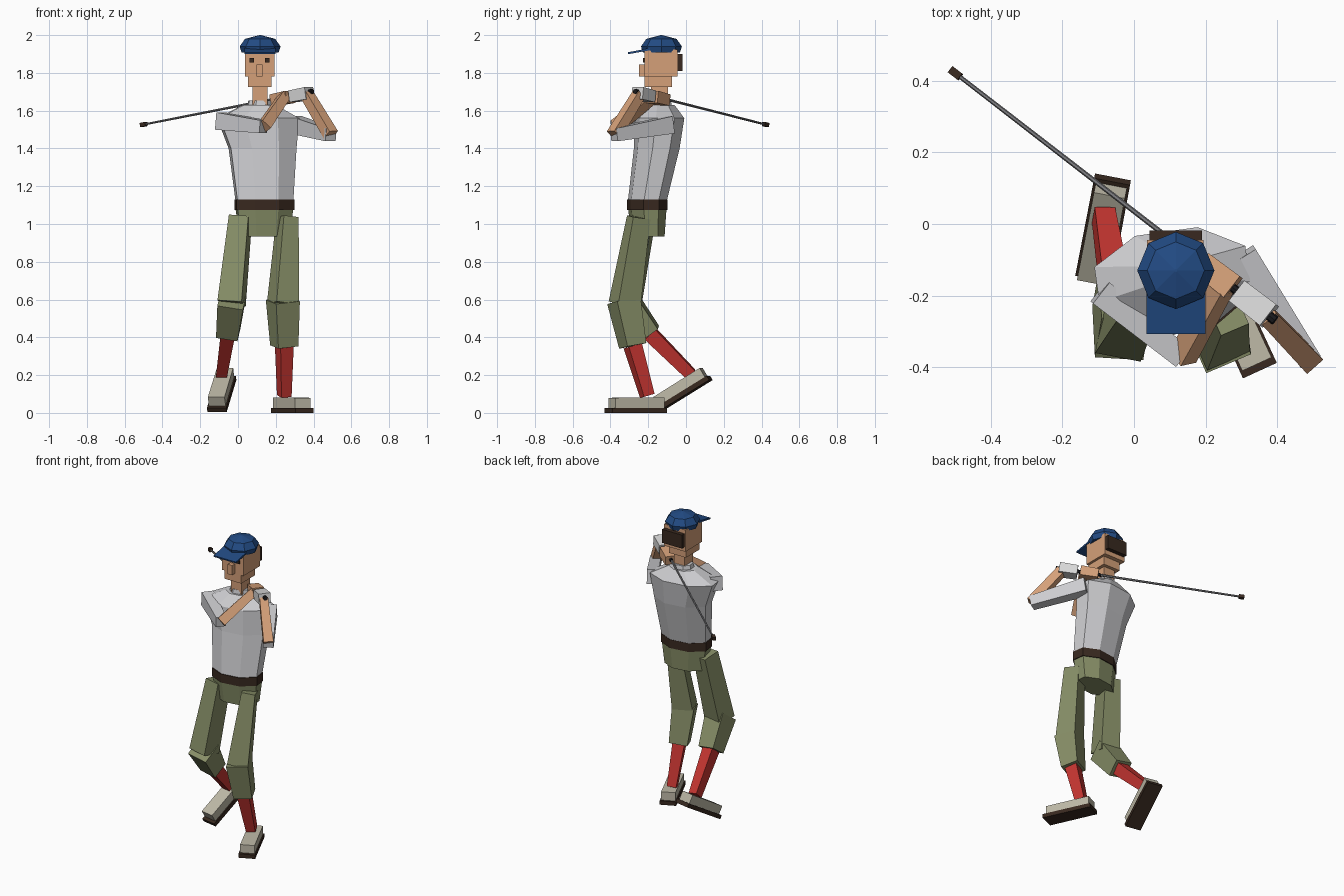
import bpy, bmesh
from math import sin, cos, pi, radians
from mathutils import Vector as V

if "Cube" in bpy.data.objects:
    bpy.data.objects.remove(bpy.data.objects["Cube"])


def material(name, *rgb):
    m = bpy.data.materials.new(name)
    m.use_nodes = True
    m.diffuse_color = (*rgb, 1)
    bsdf = next(n for n in m.node_tree.nodes if n.type == 'BSDF_PRINCIPLED')
    bsdf.inputs["Base Color"].default_value = (*rgb, 1)
    return m


SHIRT = material("shirt_grey", .62, .62, .64)
GLOVE = material("glove_white", .70, .70, .70)
SKIN = material("skin", .66, .35, .19)
OLIVE = material("olive", .24, .27, .135)
RED = material("sock_red", .55, .035, .03)
NAVY = material("cap_navy", .016, .07, .23)
BROWN = material("dark_brown", .04, .022, .014)
SHOE = material("shoe_beige", .52, .49, .39)
STEEL = material("shaft_grey", .2, .2, .21)
BLACK = material("grip_black", .01, .01, .012)


def loft(name, rings, mat):
    """Skin a stack of equal-length point rings and cap both ends."""
    bm = bmesh.new()
    loops = [[bm.verts.new(p) for p in r] for r in rings]
    n = len(loops[0])
    for a, b in zip(loops, loops[1:]):
        for i in range(n):
            j = (i + 1) % n
            bm.faces.new((a[i], a[j], b[j], b[i]))
    bm.faces.new(loops[0])
    bm.faces.new(loops[-1])
    bmesh.ops.recalc_face_normals(bm, faces=bm.faces)
    me = bpy.data.meshes.new(name)
    bm.to_mesh(me)
    bm.free()
    me.materials.append(mat)
    ob = bpy.data.objects.new(name, me)
    bpy.context.collection.objects.link(ob)
    return ob


def bar(name, a, b, size_a, size_b, mat, yaw=0, sides=4):
    """Tapered prism from a to b; size is (width, depth)."""
    a, b = V(a), V(b)
    axis = (b - a).normalized()
    s = V((cos(radians(yaw)), sin(radians(yaw)), 0))
    s = (s - axis * s.dot(axis)).normalized()
    t = axis.cross(s)
    if sides == 4:
        pts = [(-.5, -.5), (.5, -.5), (.5, .5), (-.5, .5)]
    else:
        pts = [(cos(2 * pi * i / sides) / 2, sin(2 * pi * i / sides) / 2) for i in range(sides)]
    rings = [[p + s * u * w + t * v * d for u, v in pts]
             for p, (w, d) in ((a, size_a), (b, size_b))]
    return loft(name, rings, mat)


def box(name, lo, hi, mat):
    x, y = (lo[0] + hi[0]) / 2, (lo[1] + hi[1]) / 2
    size = (hi[0] - lo[0], hi[1] - lo[1])
    return bar(name, (x, y, lo[2]), (x, y, hi[2]), size, size, mat)


def octagon(x, y, z, hw, hd, yaw=8):
    """Stretched octagon ring with flat front, back and sides."""
    k, c, s = .414, cos(radians(yaw)), sin(radians(yaw))
    pts = [(k, -1), (1, -k), (1, k), (k, 1), (-k, 1), (-1, k), (-1, -k), (-k, -1)]
    return [(x + u * hw * c - v * hd * s, y + u * hw * s + v * hd * c, z) for u, v in pts]


# Torso, belt and hips
loft("shirt_body", [octagon(.14, -.205, 1.12, .149, .095),
                    octagon(.13, -.155, 1.40, .175, .112),
                    octagon(.107, -.14, 1.56, .213, .12),
                    octagon(.112, -.135, 1.63, .085, .07)], SHIRT)
loft("collar", [octagon(.112, -.135, 1.62, .064, .058),
                octagon(.114, -.135, 1.655, .056, .052)], SHIRT)
loft("belt", [octagon(.14, -.205, z, .154, .099) for z in (1.073, 1.13)], BROWN)
loft("hips", [octagon(.14, -.2, .935, .13, .08),
              octagon(.14, -.205, 1.08, .149, .094)], OLIVE)

# Head
box("neck", (.077, -.185, 1.62), (.157, -.095, 1.74), SKIN)
box("head", (.036, -.22, 1.78), (.194, -.045, 1.925), SKIN)
box("jaw", (.052, -.22, 1.725), (.178, -.073, 1.78), SKIN)
box("nose", (.098, -.25, 1.78), (.131, -.22, 1.845), SKIN)
box("hair", (.043, -.045, 1.81), (.19, -.018, 1.90), BROWN)
for side, x in (("right", .074), ("left", .156)):
    box(side + "_eye", (x - .012, -.228, 1.855), (x + .012, -.22, 1.878), BROWN)

# Cap
loft("cap_crown", [[(.117 + r * cos(i * pi / 4), -.13 + r * sin(i * pi / 4), z) for i in range(8)]
                   for r, z in ((.098, 1.907), (.108, 1.94), (.08, 1.98), (.004, 2.0))], NAVY)
bar("cap_brim", (.117, -.19, 1.926), (.117, -.307, 1.904), (.165, .012), (.165, .01), NAVY)

# Legs: hip, knee, cuff, ankle
legs = {
    "left": (24, (.262, -.25, 1.035), (.238, -.325, .575), (.245, -.282, .355),
             (.245, -.205, .09), (.085, .1)),
    "right": (-10, (.013, -.225, 1.035), (-.034, -.31, .58), (-.052, -.19, .42),
              (-.085, .025, .205), (.105, .115)),
}
for side, (yaw, hip, knee, cuff, ankle, top) in legs.items():
    bar(side + "_thigh", hip, knee, top, (.13, .13), OLIVE, yaw)
    below = V(knee) + (V(knee) - V(cuff)).normalized() * .02
    bar(side + "_breeches_cuff", below, cuff, (.137, .137), (.115, .11), OLIVE, yaw)
    bar(side + "_sock", cuff, ankle, (.075, .078), (.058, .062), RED, yaw)

# Shoes: sole plus upper, running heel to toe
feet = {
    "left": (25, (.22, -.122, .013), (.352, -.41, .013)),
    "right": (-11, (-.06, .125, .185), (-.112, -.148, .016)),
}
for side, (yaw, heel, toe) in feet.items():
    heel, toe = V(heel), V(toe)
    d = (toe - heel).normalized()
    s = V((cos(radians(yaw)), sin(radians(yaw)), 0))
    up = s.cross(-d).normalized()
    bar(side + "_sole", heel, toe, (.102, .026), (.104, .026), BROWN, yaw)
    lift = up * .04
    bar(side + "_shoe", heel + d * .012 + lift, toe - d * .02 + lift,
        (.088, .058), (.09, .054), SHOE, yaw)

# Arms: shoulder, elbow, wrist
arms = {
    "left": ((.305, -.085, 1.525), (.492, -.382, 1.472), (.365, -.25, 1.685)),
    "right": ((-.095, -.19, 1.545), (.135, -.372, 1.515), (.245, -.175, 1.675)),
}
for side, (shoulder, elbow, wrist) in arms.items():
    along = V(elbow) - V(shoulder)
    flat = V((-along.y, along.x, 0)).normalized()
    turn = 90 - 180 / pi * V((flat.x, flat.y)).angle_signed(V((0, 1))) * -1
    turn = 180 / pi * V((1, 0)).angle_signed(V((flat.x, flat.y))) * -1
    bar(side + "_sleeve", shoulder, elbow, (.075, .092), (.065, .068), SHIRT, turn)
    bar(side + "_forearm", elbow, wrist, (.06, .06), (.052, .055), SKIN, 40)

# Club with both hands wrapped on its axis
butt, tip = V((.395, -.27, 1.702)), V((-.513, .432, 1.524))


def on_club(t):
    return butt.lerp(tip, t)


bar("club_grip", on_club(0), on_club(.24), (.028, .028), (.022, .022), BLACK, 52, 8)
bar("club_shaft", on_club(.2), on_club(.98), (.015, .015), (.012, .012), STEEL, 52, 6)
bar("club_end", on_club(.97), on_club(1), (.022, .022), (.022, .022), BROWN, 52)
drop = V((0, 0, -.006))
bar("left_glove", on_club(.018) + drop, on_club(.115) + drop, (.075, .065), (.072, .062), GLOVE, 52)
bar("right_hand", on_club(.13) + drop, on_club(.225) + drop, (.075, .065), (.07, .06), SKIN, 52)
